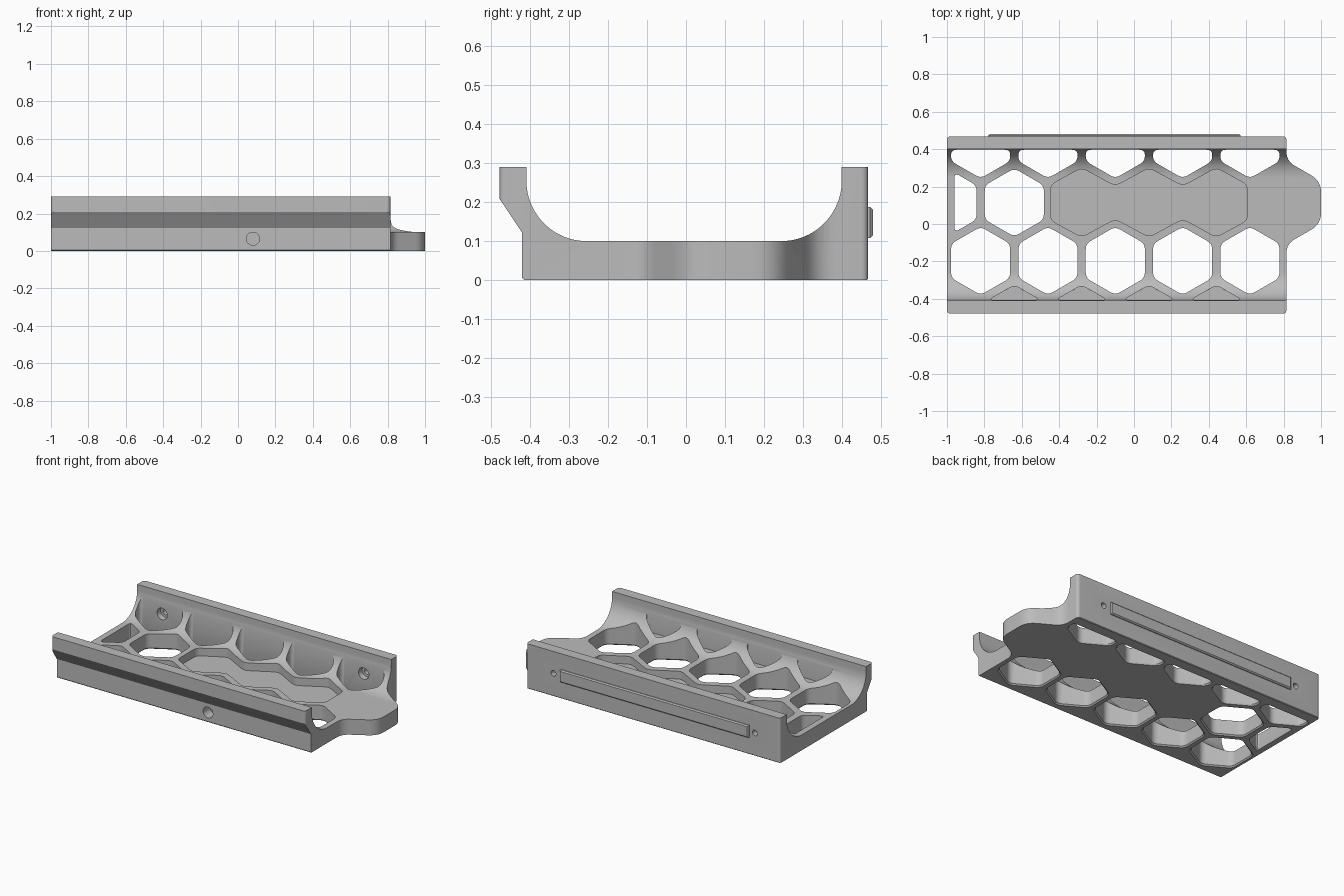
import bpy, bmesh, math
from mathutils import Vector, Matrix

cube = bpy.data.objects.get("Cube")
if cube:
    bpy.data.objects.remove(cube, do_unlink=True)

grey = bpy.data.materials.new("matte_grey")
grey.use_nodes = True
COLOUR = (0.5, 0.5, 0.5, 1)
grey.diffuse_color = COLOUR
grey.node_tree.nodes["Principled BSDF"].inputs["Base Color"].default_value = COLOUR

PITCH, ROW = 0.36, 0.312      # honeycomb spacing
FLOOR, TOP = 0.10, 0.29       # floor and wall heights
SCREW_Z = 0.148


def make_object(name, bm):
    bmesh.ops.recalc_face_normals(bm, faces=bm.faces)
    mesh = bpy.data.meshes.new(name)
    bm.to_mesh(mesh)
    bm.free()
    mesh.materials.append(grey)
    ob = bpy.data.objects.new(name, mesh)
    bpy.context.collection.objects.link(ob)
    return ob


def loft(name, rings):
    """Closed solid through matching rings of points."""
    bm = bmesh.new()
    loops = [[bm.verts.new(p) for p in ring] for ring in rings]
    n = len(loops[0])
    for a, b in zip(loops, loops[1:]):
        for i in range(n):
            j = (i + 1) % n
            bm.faces.new((a[i], a[j], b[j], b[i]))
    bm.faces.new(loops[0][::-1])
    bm.faces.new(loops[-1])
    return make_object(name, bm)


def rounded(points, cuts, steps=6):
    """Round each corner, starting the curve a set length before it."""
    out, n = [], len(points)
    for i, p in enumerate(points):
        d = cuts[i] if isinstance(cuts, list) else cuts
        to_prev, to_next = points[i - 1] - p, points[(i + 1) % n] - p
        a = p + to_prev.normalized() * min(d, to_prev.length * 0.45)
        b = p + to_next.normalized() * min(d, to_next.length * 0.45)
        for k in range(steps + 1):
            t = k / steps
            out.append(a * (1 - t) ** 2 + p * 2 * t * (1 - t) + b * t * t)
    return out


def hexagon(x, y, apothem):
    r = apothem / math.cos(math.pi / 6)
    return [Vector((x + r * math.cos(a), y + r * math.sin(a)))
            for a in (math.radians(30 + 60 * i) for i in range(6))]


def clip(points, axis, limit, sign):
    """Keep the part of a polygon on one side of an axis-aligned line."""
    out = []
    for i, p in enumerate(points):
        q = points[(i + 1) % len(points)]
        dp, dq = sign * (p[axis] - limit), sign * (q[axis] - limit)
        if dp >= 0:
            out.append(p)
        if dp * dq < 0:
            out.append(p.lerp(q, dp / (dp - dq)))
    return out


def prism(name, outline, low, high, flare=0.0):
    """Vertical prism, optionally widened at its foot to chamfer a hole."""
    mid = sum(outline, Vector((0, 0))) / len(outline)
    levels = [(low, 1), (high, 1)]
    if flare:
        levels = [(low, 1 + flare), (0, 1 + flare), (0.008, 1), (high, 1)]
    return loft(name, [[(*(mid + (p - mid) * s), z) for p in outline] for z, s in levels])


def drill(name, x, z, y0, y1, r0, r1):
    """Round cutter along y."""
    angles = [math.tau * i / 32 for i in range(32)]
    return loft(name, [[(x + r * math.cos(a), y, z + r * math.sin(a)) for a in angles]
                       for y, r in ((y0, r0), (y1, r1))])


def combine(target, tool, operation="DIFFERENCE"):
    tool.hide_render = True
    mod = target.modifiers.new("cut", "BOOLEAN")
    mod.operation, mod.solver, mod.object = operation, "EXACT", tool
    bpy.ops.object.select_all(action="DESELECT")
    bpy.context.view_layer.objects.active = target
    target.select_set(True)
    bpy.ops.object.modifier_apply(modifier=mod.name)
    bpy.data.objects.remove(tool, do_unlink=True)


# Cradle cross-section: upright walls swept into the floor by quarter arcs
def arc(cy, start, r=0.155, steps=20):
    return [(cy + r * math.cos(a), FLOOR + r + r * math.sin(a))
            for a in (math.radians(start + 90 * k / steps) for k in range(steps + 1))]


section = [(-0.48, TOP), *arc(-0.255, 180), *arc(0.245, 270), (0.40, TOP), (0.47, TOP),
           (0.47, 0.006), (0.464, 0), (-0.415, 0), (-0.421, 0.006), (-0.421, 0.122), (-0.48, 0.21)]
section.insert(1, (-0.41, TOP))
cradle = loft("cradle", [[(x, y, z) for y, z in section] for x in (-1.05, 1.05)])

# Plan outline: rounded rectangle with a hexagonal end tab
plan = [((-1, -0.479), 0.02), ((0.815, -0.479), 0.02), ((0.815, -0.107), 0.05),
        ((1, 0), 0.06), ((1, 0.23), 0.06), ((0.815, 0.337), 0.05),
        ((0.815, 0.468), 0.02), ((-1, 0.468), 0.02)]
outline = rounded([Vector(p) for p, d in plan], [d for p, d in plan])
combine(cradle, prism("plan_cutter", outline, -0.1, 0.5), "INTERSECT")

# Honeycomb holes: front row, middle row and back row
AP = 0.158
front_y, middle_y = -0.197, 0.115
back_y, lip_y = middle_y + ROW, front_y - ROW
cells = []
for i in range(5):
    x = -0.82 + PITCH * i
    cells.append(hexagon(x, front_y, AP))
    cells.append(clip(hexagon(x, back_y, AP), 1, 0.397, -1))
cells.append(hexagon(-0.64, middle_y, AP))
cells.append(clip(hexagon(-1, middle_y, AP), 0, -0.96, 1))
for cell in cells:
    combine(cradle, prism("cell_cutter", rounded(cell, 0.03), -0.1, 0.5, 0.05))

# Blind half cells scooped from the front arc
for i in range(4):
    cell = clip(hexagon(-0.64 + PITCH * i, lip_y, AP), 1, -0.406, 1)
    combine(cradle, prism("scoop_cutter", rounded(cell, 0.03), FLOOR + 0.002, 0.5))

# Shallow floor pocket: three cells joined into one recess
top_edge, low_edge = [], []
for i in range(3):
    x = -0.28 + PITCH * i
    for dx, h in ((-0.165, 0.095), (0, 0.185), (0.165, 0.095)):
        top_edge.append(Vector((x + dx, middle_y + h)))
        low_edge.append(Vector((x + dx, middle_y - h)))
combine(cradle, prism("pocket_cutter", rounded(low_edge + top_edge[::-1], 0.03), 0.05, 0.4))

# Countersunk screw holes through the back wall, blind hole in the front
for x in (-0.82, 0.62):
    combine(cradle, drill("screw_cutter", x, SCREW_Z, 0.35, 0.6, 0.018, 0.018))
    combine(cradle, drill("sink_cutter", x, SCREW_Z, 0.385, 0.43, 0.038, 0.034))
combine(cradle, drill("front_cutter", 0.08, 0.065, -0.5, -0.35, 0.035, 0.035))

# Raised rail on the back face, with chamfered edges
bm = bmesh.new()
bmesh.ops.create_cube(bm, size=1, matrix=Matrix.Translation((-0.105, 0.468, 0.148))
                      @ Matrix.Diagonal((1.35, 0.024, 0.08, 1)))
rim = [e for e in bm.edges if all(v.co.y > 0.47 for v in e.verts)]
bmesh.ops.bevel(bm, geom=rim, offset=0.007, segments=1, affect="EDGES")
make_object("back_rail", bm)

# Smooth the curved faces and keep the edges crisp
bpy.ops.object.select_all(action="DESELECT")
cradle.select_set(True)
bpy.context.view_layer.objects.active = cradle
bpy.ops.object.shade_smooth_by_angle(angle=math.radians(25))
